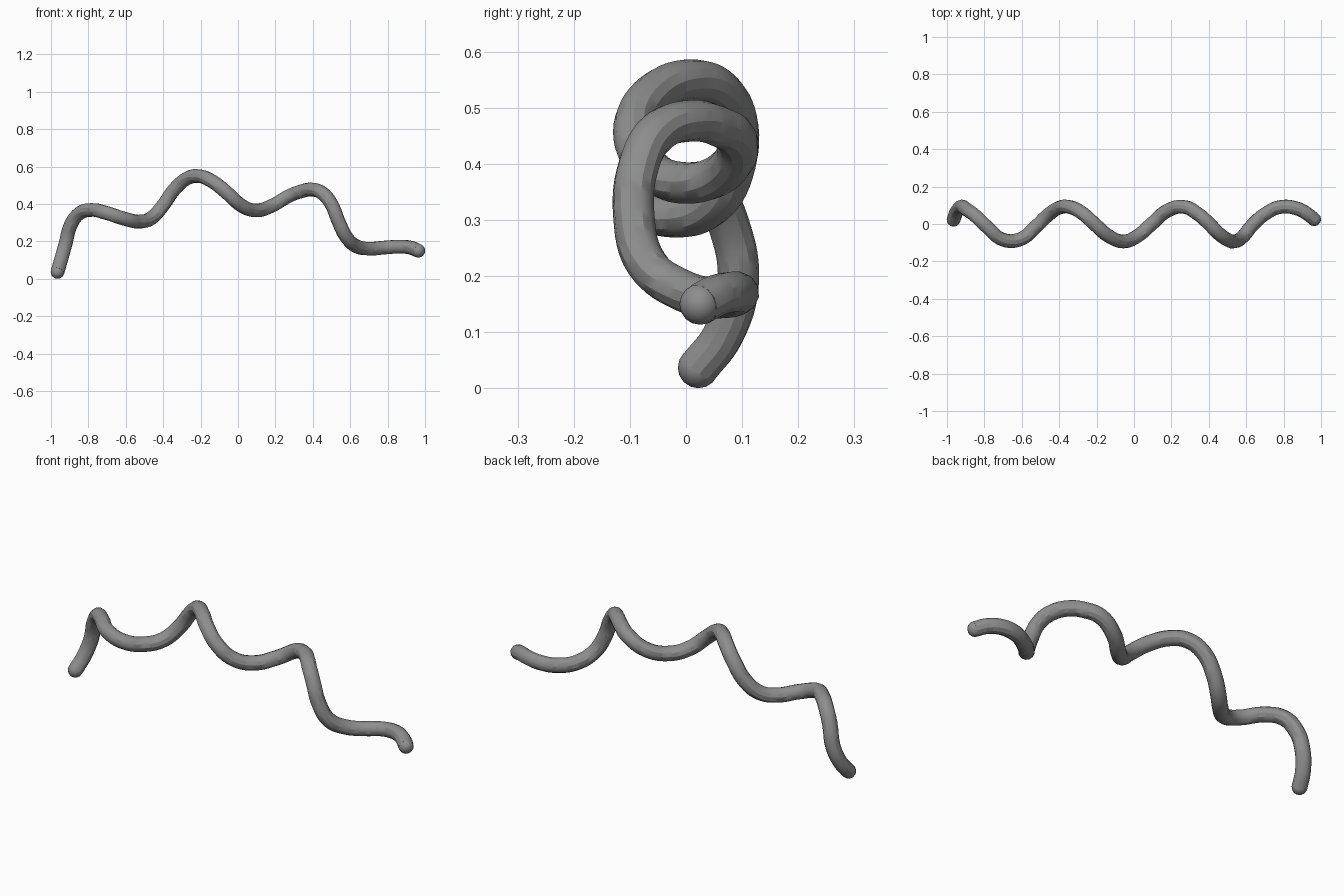
import bpy

if "Cube" in bpy.data.objects:
    bpy.data.objects.remove(bpy.data.objects["Cube"])

RADIUS = 0.037

# Centre line of the coil (x, y, z)
PATH = [
    (-.965, .022, .037), (-.948, .066, .095), (-.922, .093, .188), (-.895, .078, .286),
    (-.85, .045, .348), (-.783, -.018, .368), (-.703, -.083, .352), (-.607, -.081, .321),
    (-.52, -.01, .306), (-.463, .045, .325), (-.404, .085, .388), (-.34, .09, .478),
    (-.275, .057, .535), (-.211, 0, .549), (-.136, -.064, .52), (-.056, -.093, .457),
    (.019, -.064, .391), (.094, 0, .366), (.18, .072, .39), (.275, .09, .444),
    (.34, .055, .468), (.393, .01, .477), (.452, -.05, .457), (.5, -.084, .398),
    (.537, -.093, .308), (.58, -.07, .222), (.634, -.005, .174), (.703, .055, .161),
    (.783, .091, .167), (.874, .082, .172), (.928, .053, .165), (.964, .025, .15),
]

grey = bpy.data.materials.new("mid grey")
grey.diffuse_color = (0.27, 0.27, 0.27, 1)
grey.use_nodes = True
grey.node_tree.nodes["Principled BSDF"].inputs["Base Color"].default_value = grey.diffuse_color

# Coiled tube: smooth curve through the centre line with a round bevel
curve = bpy.data.curves.new("coiled_tube", 'CURVE')
curve.dimensions = '3D'
curve.bevel_depth = RADIUS
curve.bevel_resolution = 4
curve.resolution_u = 6
curve.use_fill_caps = True
spline = curve.splines.new('BEZIER')
spline.bezier_points.add(len(PATH) - 1)
for point, co in zip(spline.bezier_points, PATH):
    point.co = co
    point.handle_left_type = point.handle_right_type = 'AUTO'
tube = bpy.data.objects.new("coiled_tube", curve)
bpy.context.collection.objects.link(tube)
bpy.context.view_layer.objects.active = tube
tube.select_set(True)
bpy.ops.object.convert(target='MESH')
tube = bpy.context.object
tube.data.materials.clear()
tube.data.materials.append(grey)
bpy.ops.object.shade_smooth_by_angle()

# Rounded ends
for name, co in (("left_tip", PATH[0]), ("right_tip", PATH[-1])):
    bpy.ops.mesh.primitive_uv_sphere_add(segments=12, ring_count=8, radius=RADIUS * 0.99, location=co)
    tip = bpy.context.object
    tip.name = name
    tip.data.materials.append(grey)
    bpy.ops.object.shade_smooth()
